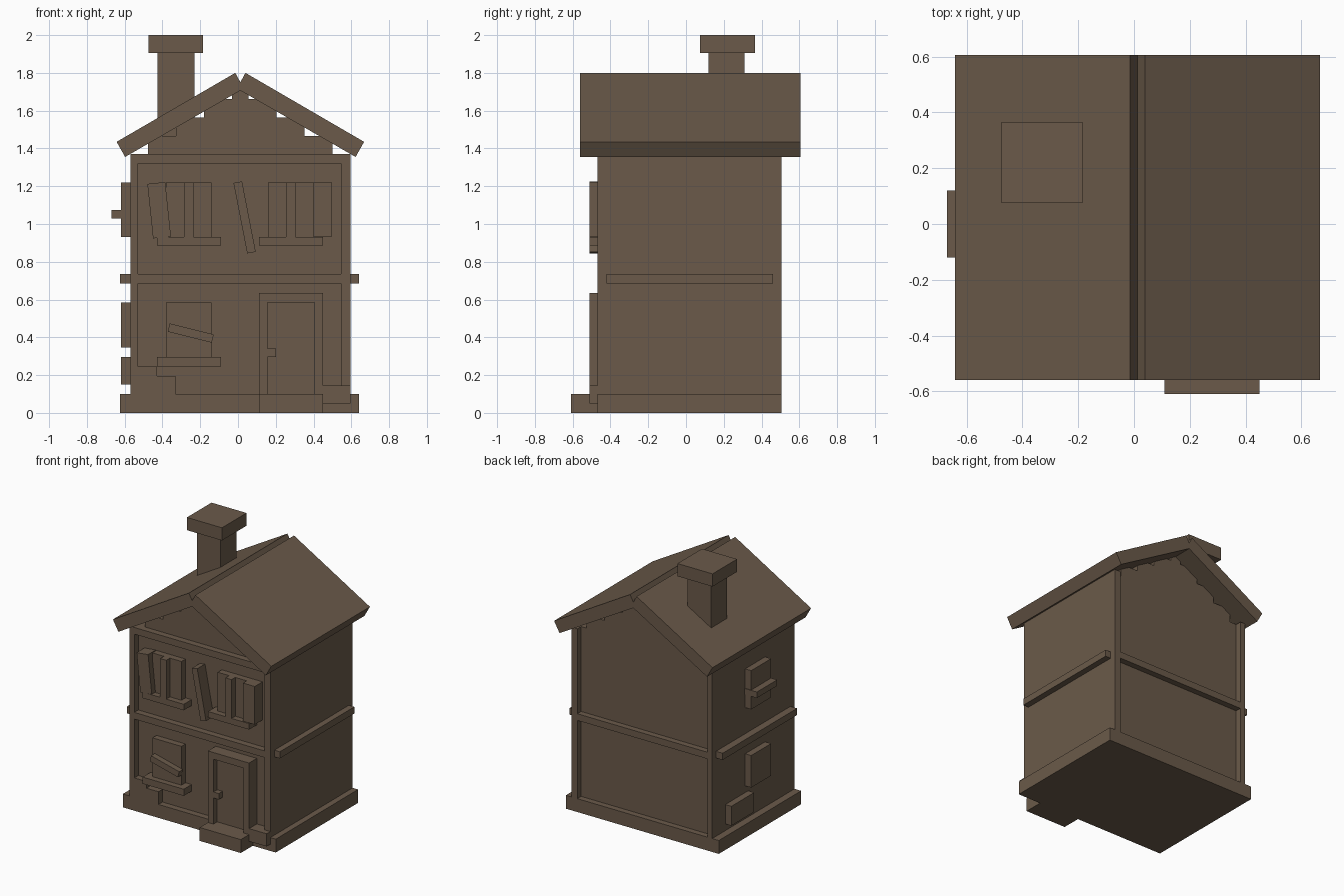
import bpy
import math
from mathutils import Matrix, Vector

if "Cube" in bpy.data.objects:
    bpy.data.objects.remove(bpy.data.objects["Cube"])

COLOR = (0.145, 0.102, 0.068, 1)
brown = bpy.data.materials.new("weathered_brown")
brown.use_nodes = True
brown.diffuse_color = COLOR
brown.node_tree.nodes["Principled BSDF"].inputs["Base Color"].default_value = COLOR

# Depth layers: recessed panel, timber face, proud trim
PANEL, FACE, TRIM = -0.42, -0.468, -0.512
BACK, BACK_PANEL = 0.505, 0.46
LEFT, RIGHT = -0.57, 0.595
MID = (LEFT + RIGHT) / 2


def prism(name, profile, y0, y1):
    """Extrude an outline in the xz plane from y0 to y1."""
    n = len(profile)
    verts = [(x, y, z) for y in (y0, y1) for x, z in profile]
    faces = [list(range(n)), list(range(2 * n - 1, n - 1, -1))]
    faces += [[i, i + n, (i + 1) % n + n, (i + 1) % n] for i in range(n)]
    mesh = bpy.data.meshes.new(name)
    mesh.from_pydata(verts, [], faces)
    mesh.materials.append(brown)
    obj = bpy.data.objects.new(name, mesh)
    bpy.context.collection.objects.link(obj)
    return obj


def box(name, x, z, y, tilt=0):
    """Box from x, z and y ranges, tilted about its own centre in degrees."""
    obj = prism(name, [(x[0], z[0]), (x[1], z[0]), (x[1], z[1]), (x[0], z[1])], *y)
    if tilt:
        c = Vector((sum(x) / 2, sum(y) / 2, sum(z) / 2))
        spin = Matrix.Rotation(math.radians(tilt), 4, 'Y')
        obj.data.transform(Matrix.Translation(c) @ spin @ Matrix.Translation(-c))
    return obj


# Walls and foundation
box("wall_core", (LEFT, RIGHT), (0.1, 1.37), (PANEL, BACK_PANEL))
box("foundation", (-0.625, 0.64), (0, 0.1), (FACE, BACK))

# Timber frame on front and back
for side, ys in (("front", (FACE, PANEL)), ("back", (BACK_PANEL, BACK))):
    box(side + "_right_post", (LEFT, -0.53), (0.1, 1.37), ys)
    box(side + "_left_post", (0.545, RIGHT), (0.1, 1.37), ys)
    box(side + "_floor_beam", (-0.53, 0.545), (0.685, 0.735), ys)
box("front_top_beam", (-0.53, 0.545), (1.32, 1.37), (FACE, PANEL))
box("right_floor_beam", (-0.625, LEFT), (0.685, 0.735), (PANEL, BACK_PANEL))
box("left_floor_beam", (RIGHT, 0.64), (0.685, 0.735), (PANEL, BACK_PANEL))

# Stepped gable courses under the roof
for i in range(4):
    half = 0.488 - 0.148 * i
    z = 1.37 + 0.097 * i
    box(f"gable_course_{i + 1}", (MID - half, MID + half), (z, min(z + 0.097, 1.72)),
        (PANEL, BACK_PANEL))

# Roof slabs, mirrored about the ridge
for side, s in (("right", -1), ("left", 1)):
    outline = [(0.655, 1.435), (0.61, 1.355), (-0.018, 1.717), (0.027, 1.8)]
    slab = [(MID + s * x, z) for x, z in outline]
    prism(side + "_roof_slab", slab if s > 0 else slab[::-1], -0.56, 0.605)

# Chimney
box("chimney_shaft", (-0.425, -0.23), (1.46, 1.91), (0.12, 0.31))
box("chimney_cap", (-0.475, -0.185), (1.905, 2), (0.075, 0.365))

# Door with frame, knob and step
box("door_step", (0.11, 0.45), (0, 0.1), (-0.61, FACE))
box("door_panel", (0.155, 0.405), (0.1, 0.59), (FACE, PANEL))
box("door_right_jamb", (0.11, 0.155), (0.1, 0.635), (TRIM, PANEL))
box("door_left_jamb", (0.405, 0.45), (0.1, 0.635), (TRIM, PANEL))
box("door_lintel", (0.155, 0.405), (0.585, 0.635), (TRIM, PANEL))
box("door_knob", (0.155, 0.2), (0.295, 0.34), (TRIM, FACE))

# Corner stones
box("corner_stone_tall", (-0.53, -0.43), (0.1, 0.245), (FACE, PANEL))
box("corner_stone_low", (-0.43, -0.33), (0.1, 0.195), (FACE, PANEL))
box("corner_stone_left", (0.45, RIGHT), (0.05, 0.145), (TRIM, PANEL))

# Lower front window with a loose board
box("lower_window", (-0.38, -0.14), (0.295, 0.585), (FACE, PANEL))
box("lower_window_sill", (-0.43, -0.09), (0.245, 0.295), (TRIM, PANEL))
box("lower_window_board", (-0.37, -0.13), (0.4, 0.445), (TRIM, FACE), 14)

# Upper front windows
for side, x in (("right", -0.38), ("left", 0.16)):
    box(f"upper_{side}_window", (x, x + 0.24), (0.93, 1.22), (FACE, PANEL))
    box(f"upper_{side}_mullion", (x + 0.095, x + 0.145), (0.93, 1.22), (TRIM, FACE))
    box(f"upper_{side}_sill", (x - 0.05, x + 0.29), (0.885, 0.93), (TRIM, PANEL))

# Shutters, two hanging crooked
box("right_crooked_shutter", (-0.465, -0.37), (0.928, 1.218), (TRIM, PANEL), -6)
box("fallen_shutter", (0.012, 0.058), (0.845, 1.225), (TRIM, PANEL), -11)
box("left_shutter", (0.4, 0.497), (0.935, 1.22), (TRIM, PANEL))

# Right wall window, shutter and stone
box("side_upper_window", (-0.62, LEFT), (0.93, 1.22), (-0.12, 0.115))
box("side_upper_sill", (-0.67, LEFT), (1.03, 1.075), (-0.12, 0.12))
box("side_lower_window", (-0.62, LEFT), (0.345, 0.585), (-0.12, 0.115))
box("side_stone", (-0.62, LEFT), (0.15, 0.295), (0.08, 0.35))
